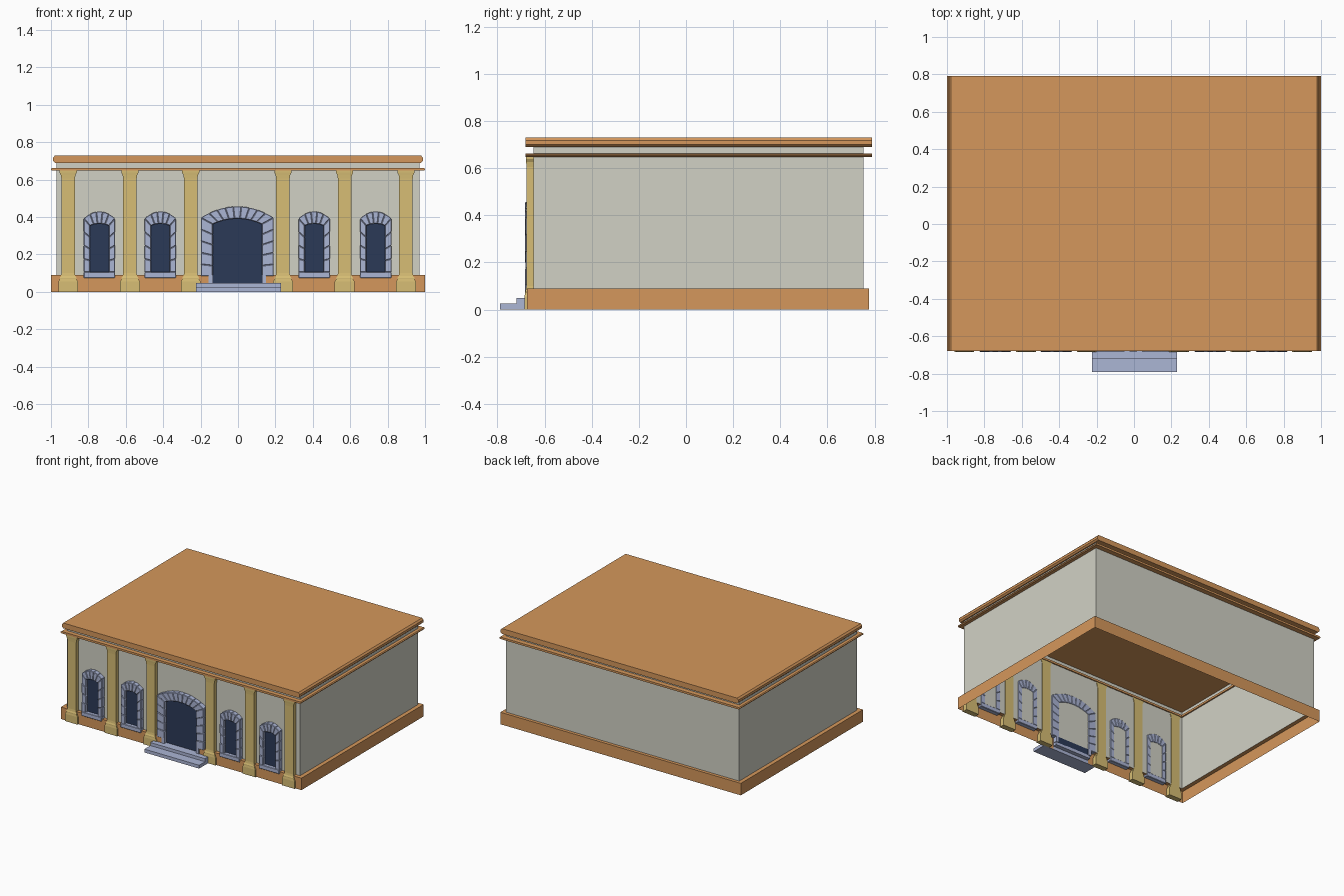
import bpy, bmesh

if "Cube" in bpy.data.objects:
    bpy.data.objects.remove(bpy.data.objects["Cube"])


def material(name, rgb):
    m = bpy.data.materials.new(name)
    m.diffuse_color = [(c / 255) ** 2.2 for c in rgb] + [1]
    m.use_nodes = True
    m.node_tree.nodes["Principled BSDF"].inputs["Base Color"].default_value = m.diffuse_color
    return m


ORANGE = material("terracotta", (212, 150, 92))
CREAM = material("plaster", (208, 208, 196))
GOLD = material("sandstone", (214, 188, 116))
BLUE = material("blue_stone", (170, 180, 212))
DARK = material("dark_glass", (47, 60, 88))


def finish(bm, name, mat, bevel=0, closed=True):
    if closed:
        bmesh.ops.recalc_face_normals(bm, faces=bm.faces)
    me = bpy.data.meshes.new(name)
    bm.to_mesh(me)
    bm.free()
    me.materials.append(mat)
    ob = bpy.data.objects.new(name, me)
    bpy.context.collection.objects.link(ob)
    if bevel:
        b = ob.modifiers.new("bevel", 'BEVEL')
        b.width, b.segments = bevel, 1
    return ob


def loft(bm, rings, caps=True):
    """Skin a list of equal-length point rings."""
    vs = [[bm.verts.new(p) for p in r] for r in rings]
    n = len(vs[0])
    for a, b in zip(vs, vs[1:]):
        for i in range(n):
            j = (i + 1) % n
            bm.faces.new((a[i], a[j], b[j], b[i]))
    if caps:
        bm.faces.new(vs[0][::-1])
        bm.faces.new(vs[-1])


def prism(bm, poly, y0, y1):
    """Extrude an (x, z) outline along y."""
    loft(bm, [[(x, y, z) for x, z in poly] for y in (y0, y1)])


def rect(x0, x1, z0, z1):
    return [(x0, z0), (x1, z0), (x1, z1), (x0, z1)]


# hollow walls
bm = bmesh.new()
corners = [(-.97, -.647), (.97, -.647), (.97, .753), (-.97, .753)]
loft(bm, [[(x, y, z) for x, y in corners] for z in (.09, .695)], caps=False)
finish(bm, "walls", CREAM, closed=False)

# hollow plinth with ledge, open at the doorway
bm = bmesh.new()
outer = [(.15, -.675), (1, -.675), (1, .777), (-1, .777), (-1, -.675), (-.157, -.675)]
inner = [(.15, -.647), (.97, -.647), (.97, .753), (-.97, .753), (-.97, -.647), (-.157, -.647)]
rows = [[bm.verts.new((x, y, z)) for x, y in path]
        for path, z in ((outer, 0), (outer, .09), (inner, .09))]
for a, b in zip(rows, rows[1:]):
    for i in range(5):
        bm.faces.new((a[i], a[i + 1], b[i + 1], b[i]))
finish(bm, "plinth", ORANGE, closed=False)

# roof slab with chamfered sides
bm = bmesh.new()
prism(bm, [(-.978, .69), (.978, .69), (.989, .7), (.989, .718), (.978, .73),
           (-.978, .73), (-.989, .718), (-.989, .7)], -.68, .79)
finish(bm, "roof_slab", ORANGE)

# cornice moulding ring under the roof
bm = bmesh.new()
for s in (-1, 1):
    prism(bm, [(s * x, z) for x, z in
               [(.96, .648), (.993, .648), (.999, .653), (.999, .658), (.993, .663), (.96, .663)]],
          -.68, .79)
for y0, y1 in ((-.68, -.638), (.743, .79)):
    prism(bm, rect(-.96, .96, .648, .663), y0, y1)
finish(bm, "cornice", ORANGE)

# pilasters with flared foot and capital
SECTIONS = [(0, .053, -.685), (.055, .053, -.685), (.068, .045, -.683), (.075, .045, -.683),
            (.085, .038, -.679), (.1, .036, -.677), (.605, .036, -.677), (.625, .039, -.678),
            (.638, .046, -.679), (.649, .046, -.679)]
for k, cx in enumerate((-.908, -.578, -.253, .24, .57, .898)):
    bm = bmesh.new()
    loft(bm, [[(cx - w, y, z), (cx + w, y, z), (cx + w, -.643, z), (cx - w, -.643, z)]
              for z, w, y in SECTIONS])
    finish(bm, f"pilaster_{k + 1}", GOLD)


def arch_frame(name, cx, z0, wi, wo, zi, ri, zo, ro, courses, stones, y0=-.682, y1=-.643):
    """Stone surround: jamb blocks either side and wedge stones over a low arch."""
    bm = bmesh.new()
    for s in (-1, 1):
        for c in range(courses):
            a, b = c / courses, (c + 1) / courses
            prism(bm, [(cx + s * wo, z0 + (zo - z0) * a), (cx + s * wi, z0 + (zi - z0) * a),
                       (cx + s * wi, z0 + (zi - z0) * b), (cx + s * wo, z0 + (zo - z0) * b)],
                  y0 + .002 * (c % 2), y1)

    def curve(t, w, z, r):
        return (cx + w * t, z + r * (1 - t * t))

    for i in range(stones):
        ts = [-1 + 2 * (i + f) / stones for f in (0, .5, 1)]
        prism(bm, [curve(t, wi, zi, ri) for t in ts] +
              [curve(t, wo, zo, ro) for t in reversed(ts)], y0 + .002 * (i % 2), y1)
    return finish(bm, name, BLUE, .003)


def panel(name, cx, w, z0, z1, rise, y0, y1):
    """Dark infill with a low arched head."""
    bm = bmesh.new()
    top = [(cx + w * t, z1 + rise * (1 - t * t)) for t in (1, .6, .2, -.2, -.6, -1)]
    prism(bm, [(cx - w, z0), (cx + w, z0)] + top, y0, y1)
    finish(bm, name, DARK)


# windows: surround, sill and glass
for k, cx in enumerate((-.741, -.415, .407, .736)):
    arch_frame(f"window_surround_{k + 1}", cx, .105, .05, .084, .354, .011, .393, .037, 4, 5)
    bm = bmesh.new()
    prism(bm, rect(cx - .084, cx + .084, .075, .107), -.684, -.643)
    finish(bm, f"window_sill_{k + 1}", BLUE, .003)
    panel(f"window_glass_{k + 1}", cx, .052, .1, .355, .011, -.658, -.65)

# doorway: surround, inner jamb feet and door leaf
DX = -.004
arch_frame("door_surround", DX, .085, .131, .195, .362, .03, .397, .06, 5, 9)
bm = bmesh.new()
for s in (-1, 1):
    prism(bm, rect(*sorted((DX + s * .131, DX + s * .155)), .046, .09), -.682, -.643)
finish(bm, "door_jamb_feet", BLUE)
panel("door_leaf", DX, .133, .045, .364, .03, -.658, -.65)

# entrance steps and threshold
for name, x0, x1, z0, z1, y0, y1 in (
        ("lower_step", -.225, .23, 0, .025, -.79, -.68),
        ("upper_step", -.225, .23, .025, .048, -.72, -.68),
        ("threshold", -.155, .148, .025, .048, -.68, -.65)):
    bm = bmesh.new()
    prism(bm, rect(x0, x1, z0, z1), y0, y1)
    finish(bm, name, BLUE)
